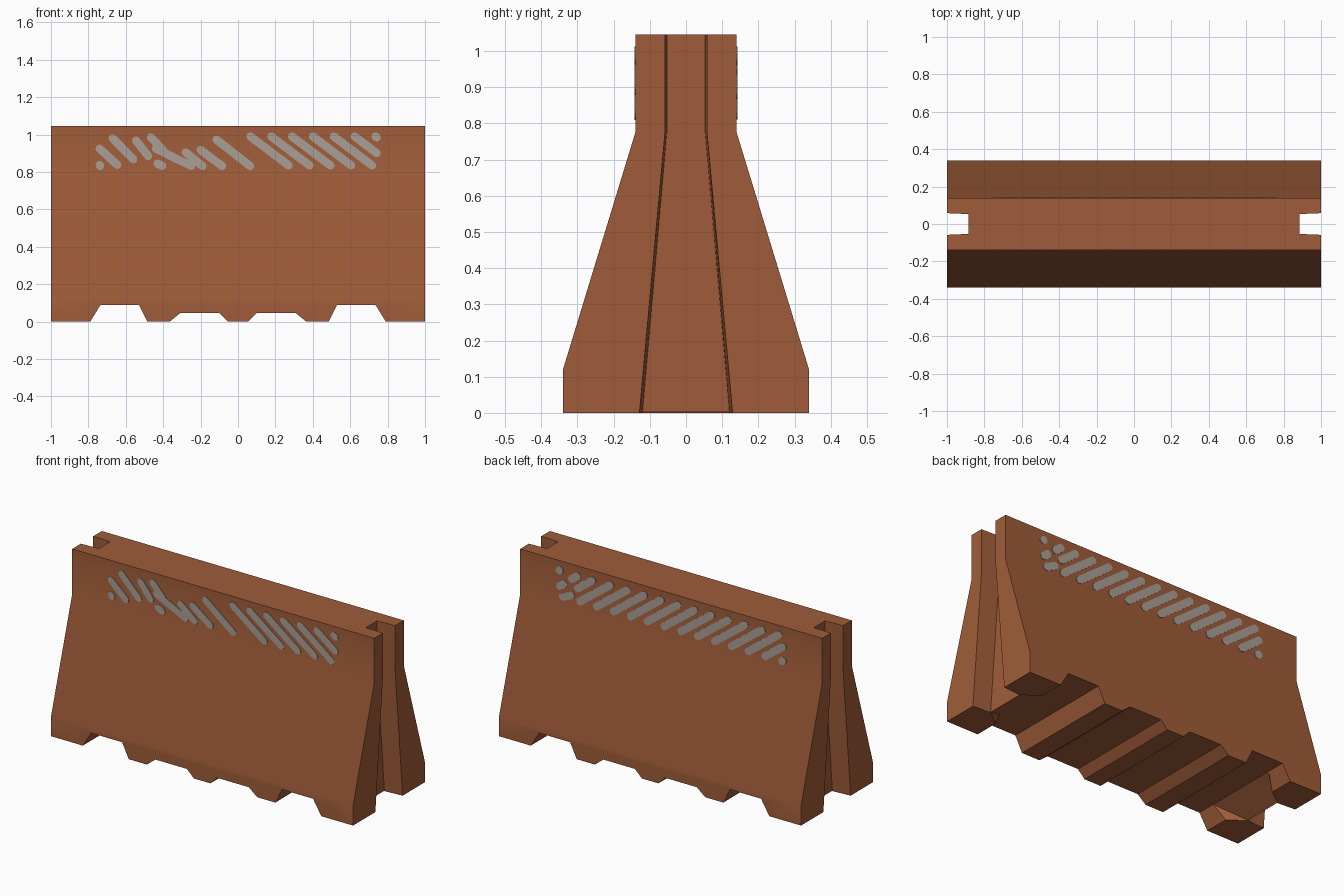
import bpy, bmesh, math

if "Cube" in bpy.data.objects:
    bpy.data.objects.remove(bpy.data.objects["Cube"])


def material(name, rgb):
    m = bpy.data.materials.new(name)
    m.diffuse_color = (*rgb, 1)
    m.use_nodes = True
    m.node_tree.nodes["Principled BSDF"].inputs["Base Color"].default_value = m.diffuse_color
    return m


brown = material("rust_brown", (0.35, 0.108, 0.041))
grey = material("worn_grey", (0.40, 0.345, 0.31))


def loft(bm, rings):
    """Closed solid through matching rings of points."""
    loops = [[bm.verts.new(p) for p in ring] for ring in rings]
    n = len(loops[0])
    faces = [bm.faces.new(loops[0]), bm.faces.new(loops[-1])]
    for a, b in zip(loops, loops[1:]):
        for i in range(n):
            j = (i + 1) % n
            faces.append(bm.faces.new((a[i], a[j], b[j], b[i])))
    bmesh.ops.recalc_face_normals(bm, faces=faces)


def make(name, solids, mat):
    bm = bmesh.new()
    for rings in solids:
        loft(bm, rings)
    me = bpy.data.meshes.new(name)
    bm.to_mesh(me)
    bm.free()
    me.materials.append(mat)
    ob = bpy.data.objects.new(name, me)
    bpy.context.collection.objects.link(ob)
    return ob


def cut(target, rings):
    tool = make("cutter", [rings], brown)
    tool.hide_render = True
    mod = target.modifiers.new("cut", 'BOOLEAN')
    mod.operation = 'DIFFERENCE'
    mod.solver = 'EXACT'
    mod.object = tool
    bpy.context.view_layer.objects.active = target
    bpy.ops.object.modifier_apply(modifier=mod.name)
    bpy.data.objects.remove(tool)


# Barrier body: tapered cross-section run along x
half = [(0.34, 0), (0.34, 0.12), (0.14, 0.775), (0.14, 1.045)]
section = half + [(-y, z) for y, z in reversed(half)]
body = make("barrier_body", [[[(x, y, z) for y, z in section] for x in (-1, 1)]], brown)

for s in (-1, 1):
    # Trapezoid notches under the base: outer pair deep, inner pair shallow
    for x0, x1, x2, x3, h in ((0.485, 0.53, 0.735, 0.79, 0.09),
                              (0.055, 0.10, 0.31, 0.365, 0.045)):
        pts = [(x0, 0), (x1, h), (x2, h), (x3, 0), (x3, -0.1), (x0, -0.1)]
        cut(body, [[(s * x, y, z) for x, z in pts] for y in (-0.5, 0.5)])
    # Connector slot in each end, widening towards the ground
    rings = []
    for z, wi, wo in ((-0.02, 0.122, 0.132), (0.775, 0.053, 0.059), (1.1, 0.053, 0.059)):
        rings.append([(s * 0.885, -wi, z), (s * 1.02, -wo, z),
                      (s * 1.02, wo, z), (s * 0.885, wi, z)])
    cut(body, rings)
    # Ramp between the end feet, from outer notch to slot
    low = [(0.70, -0.25), (0.79, -0.19), (0.89, -0.117), (0.89, 0.117), (0.79, 0.19), (0.70, 0.25)]
    high = [(0.70, -0.25), (0.72, -0.24), (0.737, -0.225), (0.737, 0.225), (0.72, 0.24), (0.70, 0.25)]
    cut(body, [[(s * x, y, -0.001) for x, y in low], [(s * x, y, 0.088) for x, y in high]])

# Soft bends on the long sides, sharp everywhere else
bpy.ops.object.select_all(action='DESELECT')
body.select_set(True)
bpy.context.view_layer.objects.active = body
bpy.ops.object.shade_smooth_by_angle(angle=math.radians(30))


# Painted stripes: thin round-ended plates
def stripe(side, x0, z0, x1, z1, r=0.022):
    a = math.atan2(z1 - z0, x1 - x0)
    ring = []
    for cx, cz, start in ((x0, z0, a + math.pi / 2), (x1, z1, a - math.pi / 2)):
        for i in range(6):
            t = start + math.pi * i / 5
            ring.append((cx + r * math.cos(t), cz + r * math.sin(t)))
    return [[(x, side * y, z) for x, z in ring] for y in (0.139, 0.143)]


def regular(side, k):
    """Slanted stripe number k from the +x end, clipped to the painted band."""
    top, lim, run, drop = 0.735 - 0.1115 * k, 0.742, 0.205, 0.155
    t0 = max(0, (-lim - top) / run)
    t1 = max(t0 + 0.02, min(1, (lim - top) / run))
    return stripe(side, top + run * t0, 0.99 - drop * t0, top + run * t1, 0.99 - drop * t1)


# Worn part of the front band
worn = [(-0.115, 0.973, 0.065, 0.832), (-0.20, 0.918, -0.085, 0.832),
        (-0.28, 0.905, -0.19, 0.832), (-0.44, 0.925, -0.25, 0.832),
        (-0.43, 0.845, -0.405, 0.832), (-0.465, 0.985, -0.40, 0.915),
        (-0.545, 0.968, -0.48, 0.885), (-0.67, 0.98, -0.56, 0.868),
        (-0.74, 0.925, -0.645, 0.838), (-0.74, 0.838, -0.737, 0.832)]
make("front_stripes", [regular(-1, k) for k in range(7)] + [stripe(-1, *w) for w in worn], grey)

# Back band: regular except a chipped stripe near the +x end
chipped = [(0.62, 0.985, 0.66, 0.955), (0.71, 0.915, 0.74, 0.89), (0.66, 0.86, 0.72, 0.832)]
make("back_stripes", [regular(1, k) for k in range(16) if k not in (1, 2)]
     + [stripe(1, *c) for c in chipped] + [stripe(1, 0.52, 0.985, 0.62, 0.91)], grey)
